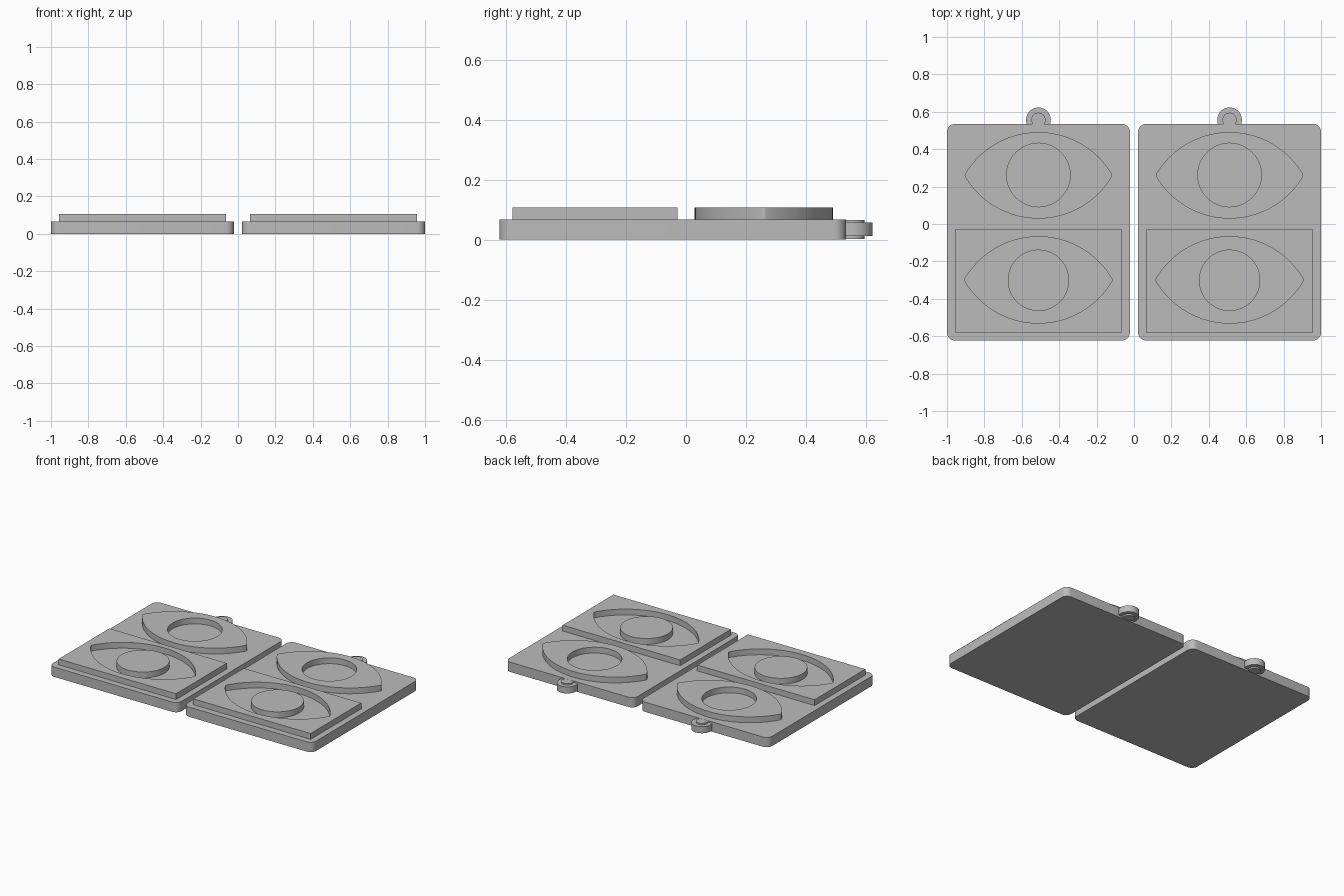
import bpy, bmesh, math

if "Cube" in bpy.data.objects:
    bpy.data.objects.remove(bpy.data.objects["Cube"])

grey = bpy.data.materials.new("plain grey")
grey.diffuse_color = (0.5, 0.5, 0.5, 1)
grey.use_nodes = True
grey.node_tree.nodes["Principled BSDF"].inputs["Base Color"].default_value = grey.diffuse_color


def circle(cx, cy, r, n=64):
    return [(cx + r * math.cos(2 * math.pi * i / n),
             cy + r * math.sin(2 * math.pi * i / n)) for i in range(n)]


def rectangle(cx, cy, w, h, r=0.0, n=8):
    """Rectangle outline, with rounded corners if r > 0."""
    pts = []
    for k, (sx, sy) in enumerate([(1, 1), (-1, 1), (-1, -1), (1, -1)]):
        ox, oy = cx + sx * (w / 2 - r), cy + sy * (h / 2 - r)
        if r == 0:
            pts.append((ox, oy))
            continue
        for i in range(n + 1):
            a = math.pi / 2 * (k + i / n)
            pts.append((ox + r * math.cos(a), oy + r * math.sin(a)))
    return pts


def almond(cx, cy, a=0.394, h=0.231, r=0.016, n=36):
    """Two wide arcs meeting in small rounded tips."""
    c = a - r
    R = (c * c + h * h - r * r) / (2 * (h - r))
    d = R - h
    phi = math.atan2(d, c)
    pts = [(c + r * math.cos(t), r * math.sin(t))
           for t in [-phi + 2 * phi * i / 6 for i in range(6)]]
    pts += [(R * math.cos(t), R * math.sin(t) - d)
            for t in [phi + (math.pi - 2 * phi) * i / n for i in range(n)]]
    pts += [(-x, -y) for x, y in pts]
    return [(cx + x, cy + y) for x, y in pts]


def slab(name, loops, z0, z1):
    """Extrude an outline (further loops are holes) from z0 to z1."""
    bm = bmesh.new()
    edges = []
    for pts in loops:
        vs = [bm.verts.new((x, y, z0)) for x, y in pts]
        edges += [bm.edges.new((vs[i - 1], vs[i])) for i in range(len(vs))]
    bmesh.ops.triangle_fill(bm, use_beauty=True, edges=edges)
    new = bmesh.ops.extrude_face_region(bm, geom=bm.faces[:],
                                        use_keep_orig=True)["geom"]
    bmesh.ops.translate(bm, vec=(0, 0, z1 - z0),
                        verts=[g for g in new if isinstance(g, bmesh.types.BMVert)])
    bmesh.ops.recalc_face_normals(bm, faces=bm.faces[:])
    me = bpy.data.meshes.new(name)
    bm.to_mesh(me)
    bm.free()
    me.materials.append(grey)
    ob = bpy.data.objects.new(name, me)
    bpy.context.collection.objects.link(ob)
    bpy.ops.object.select_all(action='DESELECT')
    ob.select_set(True)
    bpy.context.view_layer.objects.active = ob
    bpy.ops.object.shade_smooth_by_angle(angle=math.radians(30))


BASE, TOP, SINK = 0.067, 0.107, 0.06   # raised parts are sunk into the base

for side, cx in (("left", -0.511), ("right", 0.511)):
    # base plate with rounded corners
    slab(side + "_base_plate", [rectangle(cx, -0.044, 0.978, 1.157, 0.042)], 0, BASE)
    # rear raised eye with a round opening
    slab(side + "_raised_eye", [almond(cx, 0.26), circle(cx, 0.262, 0.17)], SINK, TOP)
    # front block with an eye-shaped pocket and a disc inside it
    slab(side + "_pocket_block",
         [rectangle(cx, -0.304, 0.892, 0.55), almond(cx, -0.299)], SINK, TOP)
    slab(side + "_pocket_disc", [circle(cx, -0.301, 0.164)], SINK, TOP)
    # hanging tab with a taller pin through it
    slab(side + "_tab_ring", [circle(cx, 0.557, 0.066), circle(cx, 0.557, 0.038)],
         0.012, 0.057)
    slab(side + "_tab_pin", [circle(cx, 0.557, 0.038)], 0.002, 0.0665)
